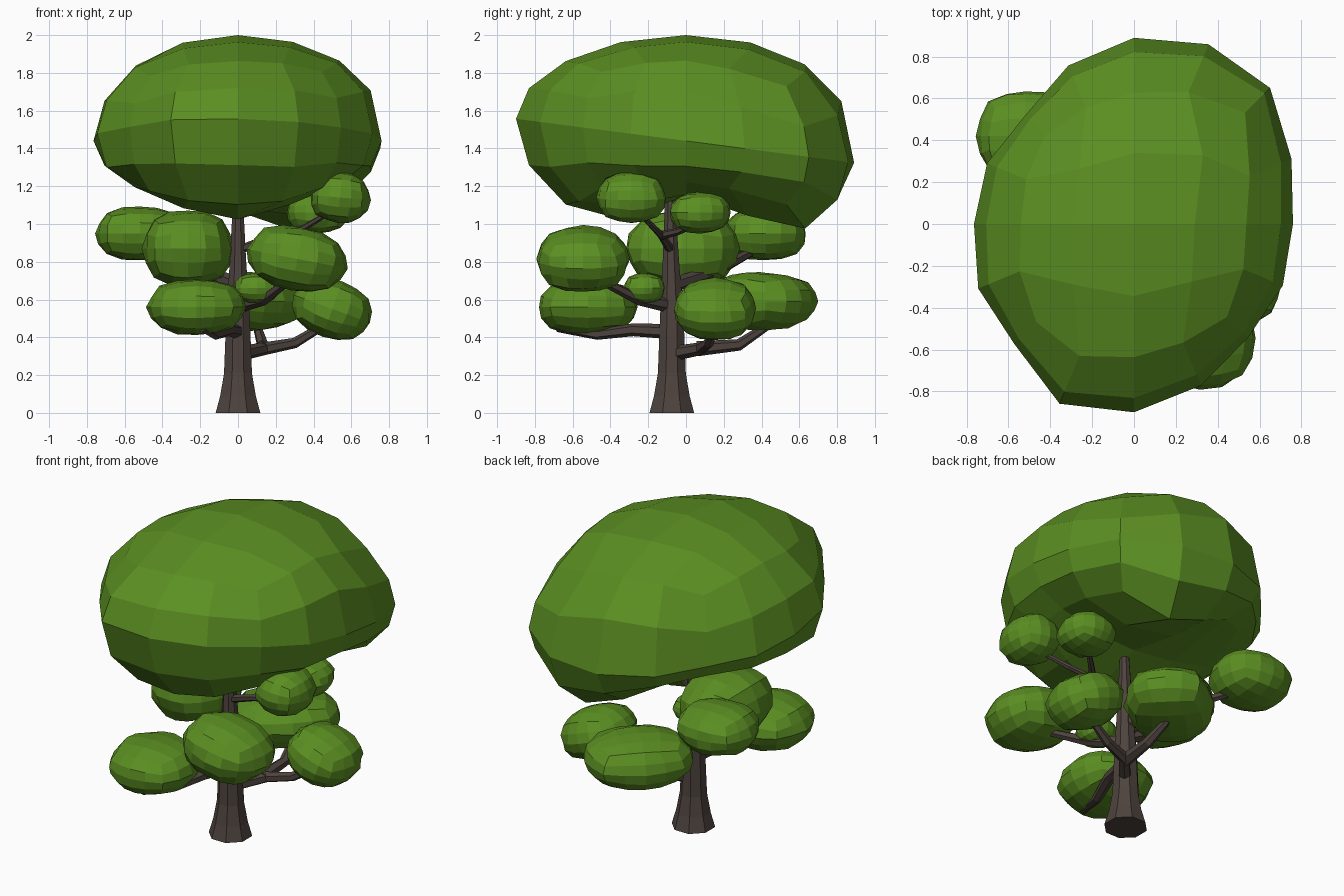
import bpy, bmesh, math, random
from mathutils import Vector, Matrix

if "Cube" in bpy.data.objects:
    bpy.data.objects.remove(bpy.data.objects["Cube"])

random.seed(4)


def material(name, col):
    m = bpy.data.materials.new(name)
    m.diffuse_color = (*col, 1)
    m.use_nodes = True
    m.node_tree.nodes["Principled BSDF"].inputs["Base Color"].default_value = m.diffuse_color
    return m


LEAF = material("leaf green", (0.105, 0.275, 0.016))
BARK = material("bark brown", (0.075, 0.056, 0.048))


def finish(bm, name, mat):
    bmesh.ops.recalc_face_normals(bm, faces=bm.faces[:])
    me = bpy.data.meshes.new(name)
    bm.to_mesh(me)
    bm.free()
    me.materials.append(mat)
    ob = bpy.data.objects.new(name, me)
    bpy.context.collection.objects.link(ob)
    return ob


def quad_sphere():
    """Cube with 4 x 4 evenly angled quads per side, ready to be rounded."""
    bm = bmesh.new()
    bmesh.ops.create_cube(bm, size=2)
    bmesh.ops.subdivide_edges(bm, edges=bm.edges[:], cuts=3, use_grid_fill=True)
    for v in bm.verts:
        v.co = Vector([math.tan(c * math.pi / 4) for c in v.co])
    return bm


def leaf_clump(name, centre, radii, turn=0, tilt=0):
    bm = quad_sphere()
    rot = Matrix.Rotation(math.radians(turn), 3, 'Z') @ Matrix.Rotation(math.radians(tilt), 3, 'Y')
    for v in bm.verts:
        p = v.co.normalized() * 0.9 + v.co * 0.1
        p *= 1 + random.uniform(-0.03, 0.03)
        v.co = rot @ Vector([p[i] * radii[i] for i in range(3)]) + Vector(centre)
    finish(bm, name, LEAF)


def tube(name, points, radii, sides):
    """Tapered limb through the given points."""
    bm = bmesh.new()
    pts = [Vector(p) for p in points]
    rings = []
    for i, p in enumerate(pts):
        d = (pts[min(i + 1, len(pts) - 1)] - pts[max(i - 1, 0)]).normalized()
        ref = Vector((0, 1, 0)) if abs(d.z) > 0.9 else Vector((0, 0, 1))
        a = d.cross(ref).normalized()
        b = d.cross(a)
        angs = [2 * math.pi * (k + 0.5) / sides for k in range(sides)]
        rings.append([bm.verts.new(p + (a * math.cos(t) + b * math.sin(t)) * radii[i])
                      for t in angs])
    for r, s in zip(rings, rings[1:]):
        for k in range(sides):
            n = (k + 1) % sides
            bm.faces.new((r[k], r[n], s[n], s[k]))
    bm.faces.new(rings[0])
    bm.faces.new(rings[-1])
    finish(bm, name, BARK)


# Large crown: outline radius by compass direction, saddle-shaped underside
OUTLINE = [.76, .815, .92, .93, .89, .82, .735, .76,
           .765, .806, .81, .93, .90, .836, .77, .77]
bm = quad_sphere()
for v in bm.verts:
    d = v.co.normalized()
    a = (math.atan2(d.y, d.x) / (2 * math.pi) * 16) % 16
    i, f = int(a) % 16, a % 1
    r = OUTLINE[i] * (1 - f) + OUTLINE[(i + 1) % 16] * f
    x, y = d.x * r, d.y * r
    mid = 1.44 - 0.13 * y
    if d.z >= 0:
        power = 0.89 - 0.13 * (d.x + d.y) + 0.85 * max(0, d.x) * max(0, d.y)
        z = mid + (2.0 - mid) * d.z ** power
    else:
        low = (1.21 - 0.25 * math.exp(-((x + .06) / .75) ** 2 - ((y + .5) / .38) ** 2)
               - 0.35 * math.exp(-((x - .28) ** 2 + (y - .63) ** 2) / .17))
        z = mid - (mid - low) * abs(d.z) ** 0.68
    v.co = (x, y, z)
finish(bm, "crown", LEAF)

# Smaller leaf clumps: centre, radii, turn, tilt
for name, c, r, turn, tilt in [
    ("clump_low_front", (-.22, -.52, .56), (.26, .265, .15), 0, 0),
    ("clump_mid_front", (.315, -.545, .815), (.27, .245, .17), 0, 11),
    ("clump_low_right", (.5, .155, .55), (.215, .22, .155), 0, 20),
    ("clump_mid_left", (-.265, -.02, .87), (.24, .3, .205), 0, 0),
    ("clump_back_left", (-.52, .42, .95), (.235, .22, .145), 0, 0),
    ("clump_high_right", (.54, -.29, 1.14), (.16, .185, .135), 0, 5),
    ("clump_high_back", (.42, .075, 1.06), (.165, .165, .11), 0, 0),
    ("clump_low_back", (.06, .39, .59), (.32, .26, .16), 45, 0),
    ("clump_tiny", (.1, -.22, .66), (.12, .11, .08), 0, 0),
]:
    leaf_clump(name, c, r, turn, tilt)

# Trunk
tube("trunk", [(0, -.075, 0), (0, -.075, .09), (0, -.075, .21), (0, -.075, .5),
               (0, -.08, .8), (0, -.085, 1.14)],
     [.128, .102, .08, .068, .047, .028], 8)

# Branches
for name, pts in [
    ("branch_low_right", [(.02, -.06, .315), (.14, .08, .34), (.3, .12, .37), (.45, .15, .46)]),
    ("branch_low_back", [(.12, .06, .34), (.13, .28, .36), (.1, .43, .46)]),
    ("branch_low_front", [(0, -.08, .43), (-.05, -.28, .44), (-.12, -.47, .415), (-.19, -.68, .45)]),
    ("branch_mid_front", [(.01, -.09, .57), (.14, -.25, .6), (.27, -.45, .7)]),
    ("branch_mid_left", [(-.01, -.08, .6), (-.12, -.05, .65), (-.22, -.03, .76)]),
    ("branch_back_left", [(0, -.06, .68), (-.2, .18, .76), (-.45, .38, .87)]),
    ("branch_high_right", [(0, -.08, .86), (.2, -.13, .94), (.35, -.17, .98), (.5, -.26, 1.07)]),
    ("branch_high_back", [(.2, -.13, .94), (.29, -.04, .96), (.4, .06, 1.0)]),
]:
    w = .024 if "high" in name else .04
    n = len(pts)
    tube(name, pts, [w * (1 - .45 * i / (n - 1)) for i in range(n)], 6)
